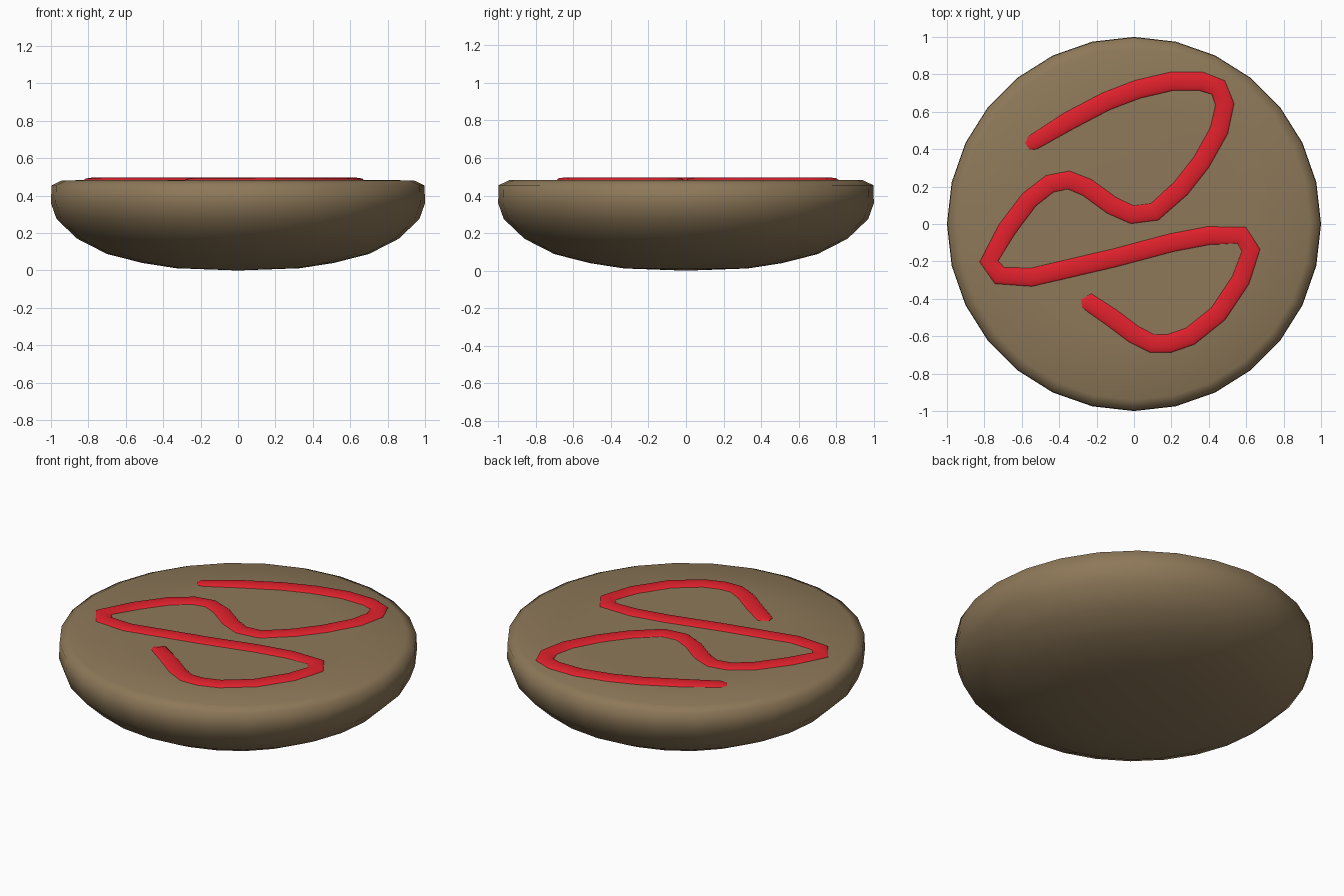
import bpy, bmesh, math

if "Cube" in bpy.data.objects:
    bpy.data.objects.remove(bpy.data.objects["Cube"])


def material(name, color):
    m = bpy.data.materials.new(name)
    m.diffuse_color = (*color, 1)
    m.use_nodes = True
    m.node_tree.nodes["Principled BSDF"].inputs["Base Color"].default_value = m.diffuse_color
    return m


# patty: round-bottomed disc turned from a profile of (radius, z)
SIDES = 28
profile = [(0.33, 0.012), (0.51, 0.04), (0.70, 0.088), (0.86, 0.17),
           (0.97, 0.275), (1.0, 0.36), (0.997, 0.455), (0.94, 0.482),
           (0.6, 0.484)]
bm = bmesh.new()
rings = []
for r, z in profile:
    rings.append([bm.verts.new((r * math.cos(2 * math.pi * i / SIDES),
                                r * math.sin(2 * math.pi * i / SIDES), z))
                  for i in range(SIDES)])
for a, b in zip(rings, rings[1:]):
    for i in range(SIDES):
        j = (i + 1) % SIDES
        bm.faces.new((a[i], a[j], b[j], b[i]))
bottom, top = bm.verts.new((0, 0, 0)), bm.verts.new((0, 0, 0.484))
for i in range(SIDES):
    j = (i + 1) % SIDES
    bm.faces.new((bottom, rings[0][j], rings[0][i]))
    bm.faces.new((top, rings[-1][i], rings[-1][j]))
for f in bm.faces:
    f.smooth = True
mesh = bpy.data.meshes.new("patty")
bm.to_mesh(mesh)
bm.free()
patty = bpy.data.objects.new("patty", mesh)
bpy.context.collection.objects.link(patty)
mesh.materials.append(material("brown", (0.27, 0.19, 0.10)))

# sauce: flattened tube winding over the top face
path = [(-0.57, 0.415), (-0.54, 0.435), (-0.35, 0.55), (-0.15, 0.655),
        (0.02, 0.72), (0.2, 0.762), (0.36, 0.762), (0.45, 0.73), (0.485, 0.64),
        (0.455, 0.5), (0.36, 0.33), (0.25, 0.19), (0.11, 0.065), (-0.01, 0.05),
        (-0.12, 0.10), (-0.25, 0.195), (-0.35, 0.235), (-0.45, 0.215),
        (-0.56, 0.13), (-0.68, -0.03), (-0.775, -0.2), (-0.72, -0.275),
        (-0.55, -0.285), (-0.4, -0.25), (-0.1, -0.18), (0.2, -0.10),
        (0.4, -0.062), (0.575, -0.06), (0.625, -0.14), (0.57, -0.3),
        (0.45, -0.48), (0.3, -0.6), (0.19, -0.638), (0.1, -0.64), (0, -0.59),
        (-0.12, -0.5), (-0.24, -0.42), (-0.28, -0.425)]
curve = bpy.data.curves.new("sauce_line", "CURVE")
curve.dimensions = "3D"
curve.twist_mode = "Z_UP"
curve.bevel_depth = 0.055
curve.bevel_resolution = 2
curve.use_fill_caps = True
spline = curve.splines.new("POLY")
spline.points.add(len(path) - 1)
for p, (x, y) in zip(spline.points, path):
    p.co = (x, y, 0, 1)
    p.radius = 1.0
spline.use_smooth = True
spline.points[0].radius = spline.points[-1].radius = 0.5
spline.points[1].radius = 0.85
sauce = bpy.data.objects.new("sauce_line", curve)
sauce.location.z = 0.479
sauce.scale.z = 0.33
bpy.context.collection.objects.link(sauce)
curve.materials.append(material("red", (0.75, 0.015, 0.025)))
